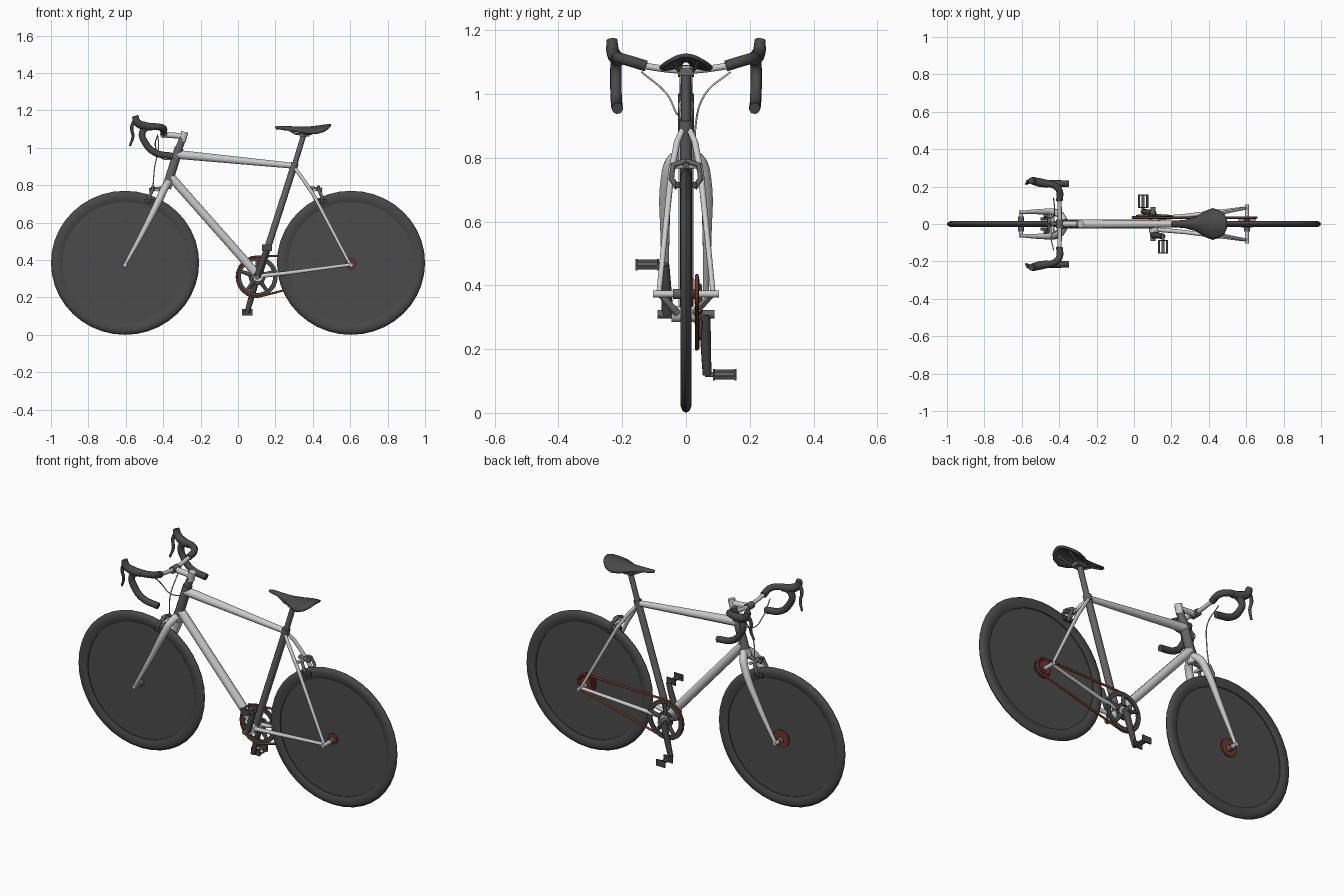
import bpy, bmesh, math
from mathutils import Vector

cube = bpy.data.objects.get("Cube")
if cube:
    bpy.data.objects.remove(cube, do_unlink=True)


def material(name, r, g, b):
    m = bpy.data.materials.new(name)
    m.use_nodes = True
    m.diffuse_color = (r, g, b, 1)
    bsdf = next(n for n in m.node_tree.nodes if n.type == 'BSDF_PRINCIPLED')
    bsdf.inputs["Base Color"].default_value = (r, g, b, 1)
    return m


SILVER = material("silver paint", .60, .60, .60)
GREY = material("dark grey metal", .13, .13, .13)
RUBBER = material("black rubber", .065, .065, .065)
DISC = material("wheel disc grey", .07, .07, .07)
RED = material("dark red metal", .17, .035, .025)


def finish(ob, mat, mirror=False):
    """Apply modifiers, colour and shading."""
    bpy.ops.object.select_all(action='DESELECT')
    ob.select_set(True)
    bpy.context.view_layer.objects.active = ob
    if ob.type == 'CURVE':
        bpy.ops.object.convert(target='MESH')
        ob = bpy.context.object
    if mirror:
        m = ob.modifiers.new("Mirror", 'MIRROR')
        m.use_axis = (False, True, False)
        m.use_mirror_merge = False
    ob.data.materials.clear()
    ob.data.materials.append(mat)
    bpy.ops.object.shade_smooth_by_angle(angle=math.radians(40))
    return ob


def tube(name, pts, radii, mat, curved=False, closed=False, mirror=False):
    """Round tube along points, with one radius or a radius per point."""
    if not isinstance(radii, (list, tuple)):
        radii = [radii] * len(pts)
    cu = bpy.data.curves.new(name, 'CURVE')
    cu.dimensions = '3D'
    cu.bevel_depth = 1
    cu.bevel_resolution = 3
    cu.resolution_u = 6
    cu.use_fill_caps = True
    sp = cu.splines.new('BEZIER' if curved else 'POLY')
    target = sp.bezier_points if curved else sp.points
    target.add(len(pts) - 1)
    for p, co, r in zip(target, pts, radii):
        p.radius = r
        if curved:
            p.co = co
            p.handle_left_type = p.handle_right_type = 'AUTO'
        else:
            p.co = (*co, 1)
    sp.use_cyclic_u = closed
    ob = bpy.data.objects.new(name, cu)
    bpy.context.collection.objects.link(ob)
    return finish(ob, mat, mirror)


def from_bmesh(name, bm, mat, mirror=False):
    bmesh.ops.recalc_face_normals(bm, faces=bm.faces)
    me = bpy.data.meshes.new(name)
    bm.to_mesh(me)
    bm.free()
    ob = bpy.data.objects.new(name, me)
    bpy.context.collection.objects.link(ob)
    return finish(ob, mat, mirror)


def lathe(name, profile, centre, mat, segs=40, squash=1):
    """Closed (radius, y) profile turned about the y axis."""
    bm = bmesh.new()
    rings = []
    for i in range(segs):
        a = math.tau * i / segs
        rings.append([bm.verts.new(Vector(centre) + Vector(
            (r * math.cos(a), y, r * math.sin(a) * squash))) for r, y in profile])
    n = len(profile)
    for i, ring in enumerate(rings):
        nxt = rings[(i + 1) % segs]
        for j in range(n):
            k = (j + 1) % n
            bm.faces.new((ring[j], ring[k], nxt[k], nxt[j]))
    return from_bmesh(name, bm, mat)


def box(name, centre, size, mat, mirror=False):
    bm = bmesh.new()
    bmesh.ops.create_cube(bm, size=1)
    for v in bm.verts:
        v.co = Vector([c + p * s for c, p, s in zip(centre, v.co, size)])
    return from_bmesh(name, bm, mat, mirror)


def rod(name, x, z, y0, y1, r, mat):
    return tube(name, [(x, y0, z), (x, y1, z)], r, mat)


# Wheels
tyre = [(.334, -.009), (.352, -.015), (.375, -.017), (.39, -.010),
        (.396, 0), (.39, .010), (.375, .017), (.352, .015), (.334, .009)]
WZ, SQ = .385, .972
for end, x in (("front", -.604), ("rear", .604)):
    lathe(end + "_tyre", tyre, (x, 0, WZ), RUBBER, squash=SQ)
    disc = [(.001, -.003), (.338, -.003), (.338, .003), (.001, .003)]
    lathe(end + "_wheel_disc", disc, (x, 0, WZ), DISC, squash=SQ)
    w = .072 if end == "front" else .103
    rod(end + "_axle", x, .373, -w, w, .011, SILVER)
    rod(end + "_hub", x, .373, -.04, .04, .017, GREY)
rod("front_hub_flange", -.604, .38, .004, .012, .05, RED)
rod("rear_hub_flange", .604, .38, -.018, -.008, .03, RED)
for i in range(4):
    rod("cassette_sprocket", .604, .38, .012 + i * .007, .016 + i * .007,
        .052 - i * .005, RED)

# Frame
AXLE = (.60, .085, .375)
tube("top_tube", [(-.33, 0, .965), (.305, 0, .903)], [.025, .016], SILVER)
tube("down_tube", [(-.36, 0, .845), (.10, 0, .325)], .024, SILVER)
tube("seat_tube", [(.303, 0, .915), (.112, 0, .32)], .019, GREY)
tube("head_tube", [(-.315, 0, 1.0), (-.378, 0, .80)], .025, GREY)
tube("seat_stays", [(.30, .008, .895), (.335, .028, .85), (.40, .046, .755),
                    AXLE], [.009, .010, .010, .008], SILVER, mirror=True)
tube("chain_stays", [(.12, .03, .315), (.26, .042, .33), AXLE],
     [.012, .011, .009], SILVER, mirror=True)
rod("bottom_bracket", .107, .31, -.045, .045, .027, SILVER)
tube("seat_collar", [(.296, 0, .89), (.304, 0, .92)], .022, GREY)

# Fork
tube("fork_blades", [(-.372, .012, .815), (-.392, .045, .785), (-.415, .06, .735),
                     (-.50, .066, .565), (-.604, .062, .375)],
     [.020, .021, .020, .015, .009], SILVER, curved=True, mirror=True)
tube("fork_crown", [(-.37, 0, .825), (-.383, 0, .785)], .027, SILVER)

# Stem and handlebar
tube("steerer_spacer", [(-.315, 0, 1.0), (-.295, 0, 1.05)], .02, GREY)
tube("stem_clamp", [(-.298, 0, 1.035), (-.285, 0, 1.085)], .02, SILVER)
tube("stem", [(-.288, 0, 1.062), (-.395, 0, 1.07)], .016, SILVER)
rod("bar_clamp", -.397, 1.072, -.025, .025, .02, GREY)
tube("bar_top", [(-.397, 0, 1.073), (-.397, .06, 1.078), (-.398, .14, 1.09)],
     .011, SILVER, curved=True, mirror=True)
tube("bar_tape", [(-.398, .125, 1.088), (-.40, .18, 1.105), (-.43, .208, 1.112),
                  (-.485, .216, 1.11), (-.512, .22, 1.08), (-.495, .22, 1.025),
                  (-.445, .218, .975), (-.35, .215, .955)],
     .018, RUBBER, curved=True, mirror=True)
tube("brake_hoods", [(-.455, .214, 1.112), (-.505, .222, 1.118),
                     (-.538, .23, 1.135), (-.55, .232, 1.170)],
     [.020, .023, .021, .017], RUBBER, curved=True, mirror=True)
tube("brake_levers", [(-.55, .231, 1.15), (-.568, .228, 1.11), (-.562, .222, 1.06),
                      (-.578, .215, 1.01)], [.011, .009, .008, .006],
     RUBBER, curved=True, mirror=True)

# Brakes, built the same at each end
for end, x, lean in (("front", -.455, -.02), ("rear", .43, .02)):
    tube(end + "_brake_arms", [(x, 0, .79), (x, .04, .778), (x + lean, .046, .735),
                               (x + lean, .026, .705)], .009, GREY, mirror=True)
    box(end + "_brake_pads", (x + lean, .027, .715), (.05, .016, .02), RUBBER, True)
    rod(end + "_brake_bridge", x - lean, .775, -.048, .048, .009, SILVER)
    inner = -.39 if end == "front" else .385
    tube(end + "_brake_bolt", [(x + lean, 0, .775), (inner, 0, .785)], .011, GREY)
tube("front_brake_cable", [(-.455, .035, .785), (-.445, .03, .90), (-.425, .06, 1.0),
                           (-.43, .14, 1.07)], .003, SILVER, curved=True)
tube("rear_brake_cable", [(-.43, -.14, 1.07), (-.44, -.06, 1.0), (-.40, -.03, .94),
                          (-.32, -.02, .95)], .003, SILVER, curved=True)

# Saddle: bowed cross-sections from nose to tail
tube("seat_post", [(.303, 0, .91), (.35, 0, 1.065)], .015, GREY)
box("seat_clamp", (.355, 0, 1.07), (.055, .05, .022), GREY)
tube("saddle_rails", [(.25, .012, 1.105), (.31, .022, 1.074), (.39, .024, 1.074),
                      (.46, .04, 1.105)], .005, GREY, mirror=True)
bm = bmesh.new()
rows = []
for x, half, top, drop in ((.198, .008, 1.112, .006), (.21, .017, 1.117, .010),
                           (.27, .022, 1.116, .018), (.33, .038, 1.113, .026),
                           (.38, .070, 1.114, .032), (.42, .085, 1.118, .034),
                           (.46, .074, 1.124, .028), (.485, .050, 1.127, .016),
                           (.497, .022, 1.127, .008)):
    rows.append([bm.verts.new((x, half * t / 5, top - drop * (t / 5) ** 2))
                 for t in range(-5, 6)])
for a, b in zip(rows, rows[1:]):
    for j in range(len(a) - 1):
        bm.faces.new((a[j], b[j], b[j + 1], a[j + 1]))
saddle = from_bmesh("saddle", bm, RUBBER)
if saddle.data.polygons[0].normal.z < 0:
    saddle.data.flip_normals()
shell = saddle.modifiers.new("Thickness", 'SOLIDIFY')
shell.thickness = .013
shell.offset = -1

# Chainring with spider arms
CX, CZ = .102, .31
for nm, outer, inner in (("chainring", .11, .086), ("spider_hub", .045, .012)):
    lathe(nm, [(inner, .033), (outer, .033), (outer, .043), (inner, .043)],
          (CX, 0, CZ), RUBBER)
for i in range(5):
    a = math.tau * i / 5 + .3
    c, s = math.cos(a), math.sin(a)
    tube("spider_arm", [(CX + c * .03, .04, CZ + s * .03),
                        (CX + c * .095, .04, CZ + s * .095)], [.013, .009], RUBBER)
rod("crank_spindle", CX, CZ, -.09, .09, .014, GREY)

# Cranks and pedals on opposite sides
for nm, side, px, pz in (("right", 1, .049, .12), ("left", -1, .155, .465)):
    tube(nm + "_crank", [(CX, side * .058, CZ), (px, side * .066, pz)],
         [.019, .014], RUBBER)
    rod(nm + "_pedal_axle", px, pz, side * .06, side * .158, .008, GREY)
    for dx, dz in ((-.022, .010), (.022, -.010)):
        rod(nm + "_pedal_rail", px + dx, pz + dz, side * .085, side * .155, .006, RUBBER)
    for y in (.088, .155):
        box(nm + "_pedal_plate", (px, side * y, pz), (.055, .007, .036), RUBBER)

# Chain loop around both sprockets
loop = []
for cx, cz, r, start in ((CX, CZ, .109, .5), (.604, .38, .05, 1.5)):
    for i in range(13):
        a = math.pi * (start + i / 12)
        loop.append((cx + r * math.cos(a), .034, cz + r * math.sin(a)))
tube("chain", loop, .006, RED, closed=True)
